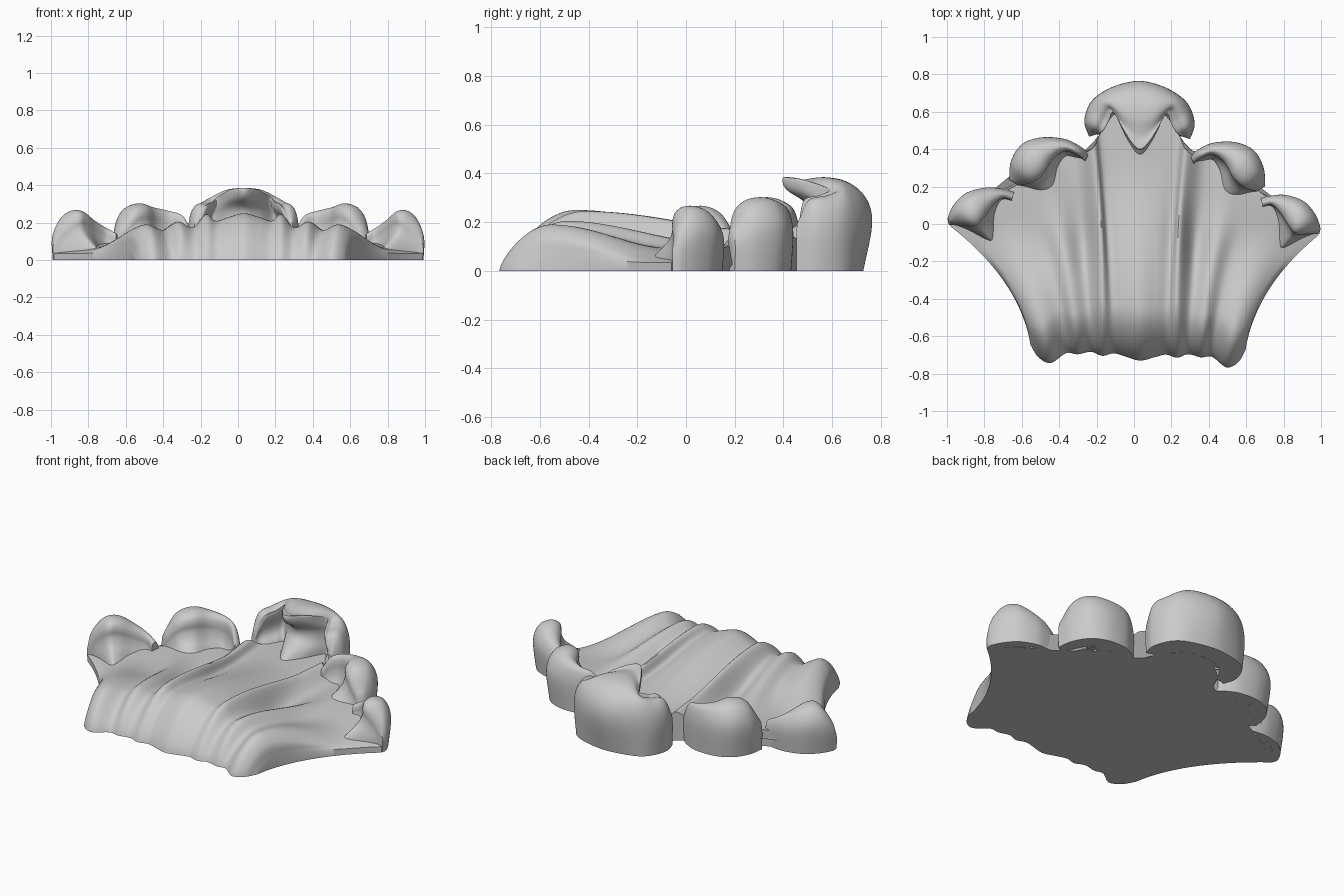
import bpy, bmesh, math
from mathutils import Vector

if "Cube" in bpy.data.objects:
    bpy.data.objects.remove(bpy.data.objects["Cube"])


def catmull(pts, n):
    """Smooth curve through points, n steps per span."""
    p = [2 * pts[0] - pts[1]] + pts + [2 * pts[-1] - pts[-2]]
    out = []
    for i in range(1, len(p) - 2):
        a, b, c, d = p[i - 1:i + 3]
        for k in range(n):
            t = k / n
            out.append(0.5 * (2 * b + (c - a) * t + (2 * a - 5 * b + 4 * c - d) * t * t
                              + (3 * b - a - 3 * c + d) * t ** 3))
    return out + [pts[-1].copy()]


def warp(p):
    """Slight hand-carved asymmetry."""
    return Vector((p.x + 0.032 * (1 - p.x * p.x), p.y - 0.025 * p.x, max(p.z, 0)))


def loft(name, rings):
    """Closed skin over equal-length cross-section rings, capped at both ends."""
    bm = bmesh.new()
    rows = [[bm.verts.new(warp(p)) for p in r] for r in rings]
    n = len(rows[0])
    for a, b in zip(rows, rows[1:]):
        for i in range(n):
            j = (i + 1) % n
            bm.faces.new((a[i], a[j], b[j], b[i]))
    bm.faces.new(rows[0])
    bm.faces.new(rows[-1])
    bmesh.ops.remove_doubles(bm, verts=bm.verts, dist=0.0004)
    bmesh.ops.recalc_face_normals(bm, faces=bm.faces)
    me = bpy.data.meshes.new(name)
    bm.to_mesh(me)
    bm.free()
    ob = bpy.data.objects.new(name, me)
    bpy.context.collection.objects.link(ob)
    bpy.ops.object.select_all(action='DESELECT')
    ob.select_set(True)
    bpy.context.view_layer.objects.active = ob
    bpy.ops.object.shade_smooth_by_angle(angle=math.radians(50))
    return ob


# Fluted leaf body: base xy, middle xy, end xy, front height, end height, groove depth
veins = [
    (0, -.73, 0, -.1, 0, .62, .25, .13, 0),
    (.08, -.71, .09, -.1, .12, .60, .228, .125, 0),
    (.14, -.695, .16, -.1, .21, .48, .21, .125, .01),
    (.20, -.71, .20, 0, .25, .40, .245, .17, 0),
    (.26, -.69, .28, -.15, .35, .36, .175, .10, .04),
    (.33, -.705, .36, -.2, .52, .38, .205, .11, 0),
    (.39, -.70, .46, -.12, .65, .19, .16, .10, .02),
    (.47, -.755, .55, -.25, .85, .11, .19, .075, 0),
    (.535, -.725, .63, -.3, .94, .02, .14, .05, 0),
    (.575, -.66, .63, -.32, .985, -.035, .06, .035, 0),
]


def vein_path(v, sx, steps=60):
    bx, by, mx, my, ex, ey, hf, he, dip = v
    out = []
    for k in range(steps + 1):
        t = (k / steps) ** 1.3
        w0, w1, w2 = (1 - t) ** 2, 2 * t * (1 - t), t * t
        rise = math.sin(math.pi / 2 * min(t / .22, 1)) ** .7
        s = min(max((t - .22) / .6, 0), 1)
        h = hf + (he - hf) * s * s * (3 - 2 * s)
        h -= dip * math.exp(-((t - .55) / .18) ** 2)
        out.append(Vector((sx * (w0 * bx + w1 * mx + w2 * ex),
                           w0 * by + w1 * my + w2 * ey, rise * h)))
    return out


paths = [vein_path(v, -1) for v in veins[:0:-1]] + [vein_path(v, 1) for v in veins]
rings = []
for row in zip(*paths):
    top = catmull(list(row), 6)
    rings.append(top + [Vector((p.x, p.y, 0)) for p in reversed(top)])
loft("leaf_body", rings)

# Curled-over cross-sections: fraction from outer wall to lip, fraction of height
back = [(.1, 0), (0, .5), (.07, .78), (.28, .95), (.55, 1), (.82, .97), (1, 1)]
deep_curl = back + [(.97, .87), (.75, .72), (.75, .55), (1.0, .4), (1.2, .2), (1.2, 0)]
soft_curl = [(.1, 0), (0, .5), (.06, .75), (.25, .93), (.5, 1), (.75, 1), (.95, .93),
             (1.02, .82), (1.02, .68), (1.14, .52), (1.4, .38), (1.75, .2), (1.75, 0)]


def hood(name, stations, curl, sx=1):
    """Curled leaf tip: outer xy, lip xy and height at each station."""
    lines = []
    for t, f in curl:
        lines.append(catmull([Vector((sx * (ox + (ix - ox) * t), oy + (iy - oy) * t, h * f))
                              for ox, oy, ix, iy, h in stations], 7))
    loft(name, [catmull(list(r), 4) for r in zip(*lines)])


# Middle tip with a drooping point and two small side curls
half = [(0, .765, 0, .40, .385), (.12, .74, .07, .47, .375), (.215, .69, .14, .59, .335),
        (.27, .63, .165, .55, .31), (.295, .54, .20, .49, .29), (.27, .46, .24, .47, .2)]
hood("middle_tip", [(-a, b, -c, d, h) for a, b, c, d, h in half[:0:-1]] + half, deep_curl)

# Paired side tips
inner = [(.27, .37, .29, .33, .16), (.32, .41, .33, .36, .235), (.40, .445, .395, .38, .26),
         (.52, .45, .46, .34, .28), (.62, .41, .51, .26, .30), (.675, .32, .57, .21, .27),
         (.685, .22, .64, .19, .16)]
outer = [(.66, .155, .67, .11, .14), (.72, .17, .72, .12, .17), (.80, .175, .77, .08, .21),
         (.90, .145, .82, .01, .26), (.965, .08, .86, -.03, .255), (.995, .01, .93, -.03, .18),
         (.99, -.03, .965, -.03, .1)]
for side, sx in (("left", -1), ("right", 1)):
    hood("inner_tip_" + side, inner, soft_curl, sx)
    hood("outer_tip_" + side, outer, soft_curl, sx)
